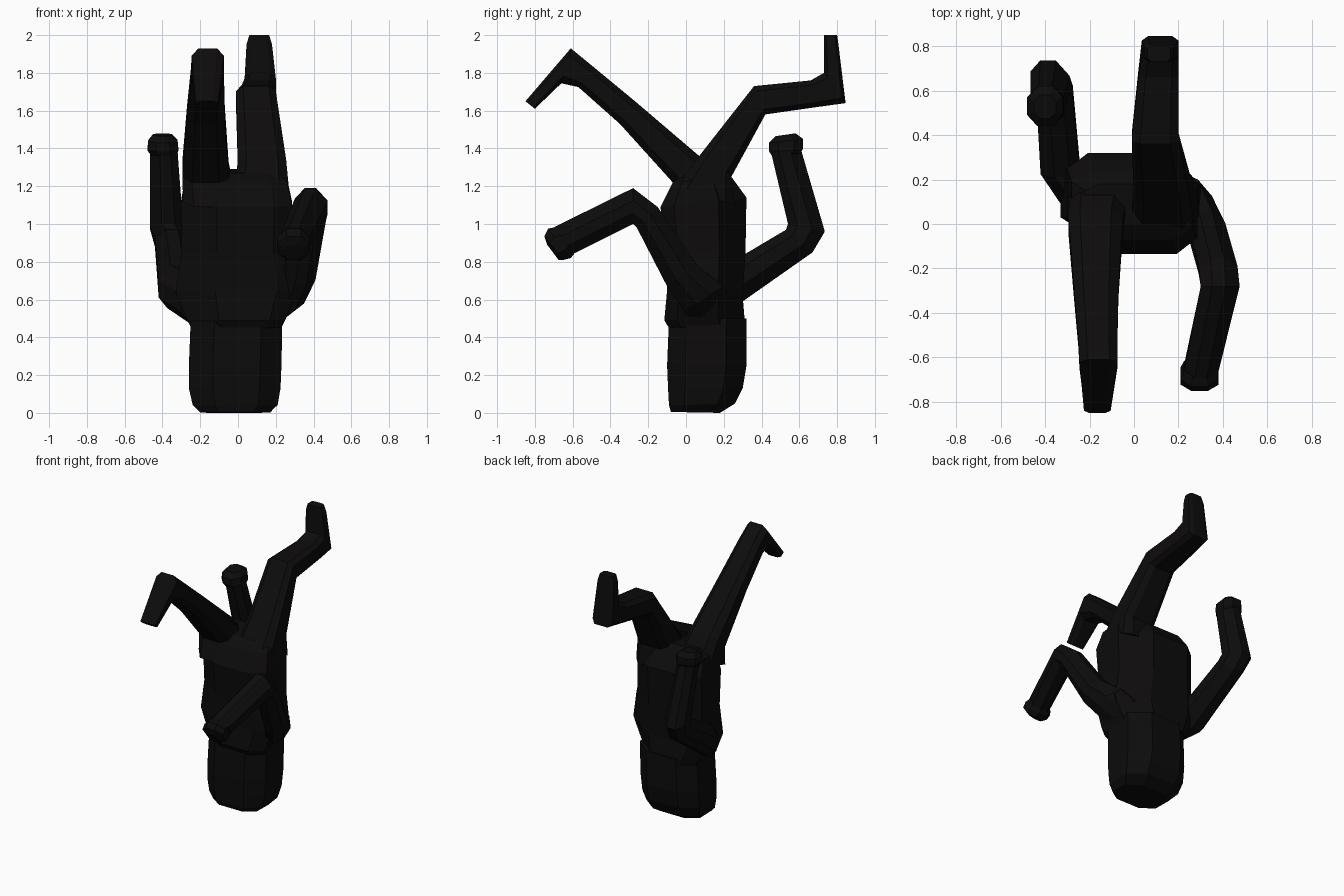
import bpy, bmesh

mat = bpy.data.materials.new("black")
mat.diffuse_color = (0.004, 0.0035, 0.0035, 1)


def loft(name, sections, c=0.5, d=None):
    """Eight-sided tube; each section is (x0, x1, (y, z) one edge, (y, z) other edge).
    c and d set how square the two diagonal pairs of corners are."""
    d = c if d is None else d
    ring = [(1, c), (c, 1), (-d, 1), (-1, d), (-1, -c), (-c, -1), (d, -1), (1, -d)]
    bm = bmesh.new()
    rings = []
    for x0, x1, a, b in sections:
        row = []
        for s, t in ring:
            k = (t + 1) / 2
            row.append(bm.verts.new(((x0 + x1) / 2 + s * (x1 - x0) / 2,
                                     a[0] + (b[0] - a[0]) * k,
                                     a[1] + (b[1] - a[1]) * k)))
        rings.append(row)
    for r, q in zip(rings, rings[1:]):
        for i in range(8):
            j = (i + 1) % 8
            bm.faces.new((r[i], r[j], q[j], q[i]))
    bm.faces.new(rings[0][::-1])
    bm.faces.new(rings[-1])
    bmesh.ops.recalc_face_normals(bm, faces=bm.faces)
    me = bpy.data.meshes.new(name)
    bm.to_mesh(me)
    bm.free()
    me.materials.append(mat)
    ob = bpy.data.objects.new(name, me)
    bpy.context.collection.objects.link(ob)
    return ob


# Head, resting on the ground
loft("head", [
    (-0.20, 0.17, (-0.08, 0.005), (0.18, 0.0)),
    (-0.24, 0.21, (-0.09, 0.04), (0.26, 0.05)),
    (-0.26, 0.225, (-0.095, 0.13), (0.30, 0.13)),
    (-0.26, 0.23, (-0.10, 0.25), (0.32, 0.25)),
    (-0.25, 0.235, (-0.09, 0.50), (0.32, 0.50)),
], 0.48, 0.54)

# Torso, shoulders low and hips high, slightly twisted
loft("torso", [
    (-0.25, 0.23, (-0.09, 0.45), (0.31, 0.46)),
    (-0.27, 0.25, (-0.115, 0.49), (0.31, 0.50)),
    (-0.33, 0.31, (-0.10, 0.65), (0.30, 0.62)),
    (-0.30, 0.28, (-0.11, 0.85), (0.315, 0.85)),
    (-0.30, 0.285, (-0.135, 1.09), (0.32, 1.14)),
    (-0.28, 0.26, (-0.07, 1.22), (0.24, 1.25)),
    (-0.22, 0.20, (0.00, 1.27), (0.18, 1.29)),
], 0.35, 0.68)

# Legs, one swung forward and one back
loft("front_leg", [
    (-0.29, -0.02, (-0.12, 1.09), (0.20, 1.20)),
    (-0.295, -0.05, (-0.07, 1.22), (0.07, 1.36)),
    (-0.27, -0.07, (-0.35, 1.53), (-0.27, 1.65)),
    (-0.25, -0.075, (-0.57, 1.725), (-0.50, 1.84)),
    (-0.245, -0.075, (-0.66, 1.745), (-0.61, 1.93)),
    (-0.225, -0.105, (-0.80, 1.61), (-0.85, 1.65)),
], 0.58)
loft("back_leg", [
    (-0.02, 0.27, (0.26, 1.10), (-0.05, 1.20)),
    (0.00, 0.255, (0.24, 1.25), (0.07, 1.36)),
    (-0.01, 0.20, (0.42, 1.58), (0.36, 1.73)),
    (0.02, 0.20, (0.70, 1.62), (0.66, 1.76)),
    (0.035, 0.20, (0.845, 1.64), (0.73, 1.80)),
    (0.045, 0.18, (0.807, 1.95), (0.73, 1.95)),
    (0.06, 0.165, (0.80, 2.0), (0.73, 2.0)),
], 0.65)

# Arm reaching forward
loft("front_arm", [
    (0.08, 0.26, (0.02, 0.47), (0.24, 0.60)),
    (0.17, 0.35, (-0.01, 0.54), (0.20, 0.67)),
    (0.24, 0.41, (-0.10, 0.67), (0.06, 0.78)),
    (0.29, 0.465, (-0.26, 0.98), (-0.15, 1.09)),
    (0.30, 0.475, (-0.28, 1.00), (-0.28, 1.19)),
    (0.225, 0.38, (-0.60, 0.84), (-0.695, 0.985)),
], 0.3, 0.4)
loft("front_hand", [
    (0.225, 0.37, (-0.59, 0.845), (-0.685, 0.985)),
    (0.21, 0.38, (-0.61, 0.82), (-0.73, 0.975)),
    (0.21, 0.38, (-0.65, 0.81), (-0.75, 0.935)),
    (0.24, 0.35, (-0.675, 0.81), (-0.735, 0.89)),
], 0.45)

# Arm reaching backward
loft("back_arm", [
    (-0.30, -0.10, (0.06, 0.47), (0.04, 0.72)),
    (-0.42, -0.24, (0.25, 0.555), (0.21, 0.78)),
    (-0.44, -0.275, (0.67, 0.85), (0.53, 0.97)),
    (-0.465, -0.29, (0.735, 0.96), (0.54, 1.0)),
    (-0.465, -0.32, (0.61, 1.39), (0.45, 1.38)),
], 0.5, 0.3)
loft("back_hand", [
    (-0.46, -0.325, (0.605, 1.37), (0.455, 1.36)),
    (-0.48, -0.315, (0.62, 1.40), (0.44, 1.385)),
    (-0.475, -0.32, (0.62, 1.45), (0.44, 1.43)),
    (-0.45, -0.35, (0.58, 1.48), (0.475, 1.465)),
], 0.45)
